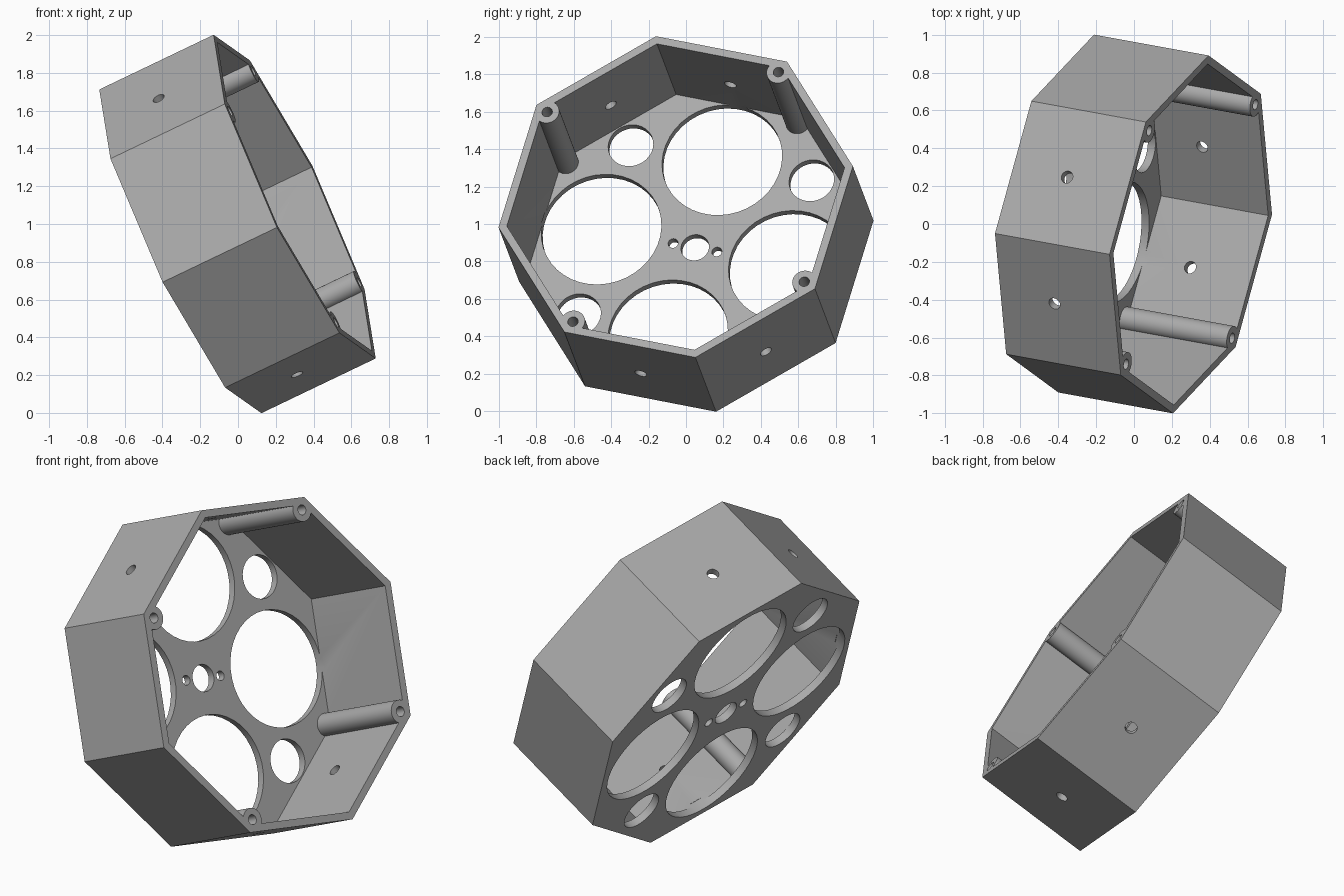
import bpy
from math import cos, sin, pi, radians
from mathutils import Matrix, Vector

if "Cube" in bpy.data.objects:
    bpy.data.objects.remove(bpy.data.objects["Cube"], do_unlink=True)

# Main dimensions: the box is built around its own axis, rim at height 0
RADIUS, DEPTH, WALL, FLOOR = 0.964, 0.68, 0.042, 0.045
APOTHEM = RADIUS * cos(pi / 8)
INNER = RADIUS - WALL / cos(pi / 8)
POST_RING, HOLE_HEIGHT = 0.89, -0.36


def prism(name, r, low, high, x=0, y=0, sides=40):
    """Upright cylinder or prism between two heights, with a corner on +x."""
    bpy.ops.mesh.primitive_cylinder_add(vertices=sides, radius=r, depth=high - low)
    ob = bpy.context.object
    ob.name = name
    turn = Matrix.Rotation(pi / 2, 4, 'Z')
    ob.data.transform(Matrix.Translation((x, y, (low + high) / 2)) @ turn)
    return ob


def ring(name, r, dist, low, high, start, count=4):
    """Cylinders spaced evenly around the axis."""
    parts = []
    for k in range(count):
        a = radians(start) + 2 * pi * k / count
        parts.append(prism(name, r, low, high, dist * cos(a), dist * sin(a)))
    return parts


def subtract(target, cutters):
    """Cut each cutter out of the target, then discard the cutters."""
    for cutter in cutters:
        cutter.hide_render = True
        mod = target.modifiers.new("cut", 'BOOLEAN')
        mod.operation = 'DIFFERENCE'
        mod.solver = 'EXACT'
        mod.object = cutter
    graph = bpy.context.evaluated_depsgraph_get()
    mesh = bpy.data.meshes.new_from_object(target.evaluated_get(graph))
    target.modifiers.clear()
    target.data = mesh
    for cutter in cutters:
        bpy.data.objects.remove(cutter, do_unlink=True)


# Cavity shape, leaving the four corner posts standing
cavity = prism("cavity", INNER, FLOOR - DEPTH, 0.2, sides=8)
subtract(cavity, ring("post", 0.065, POST_RING, -1, 0.5, 45))

# Octagonal box
housing = prism("octagonal_housing", RADIUS, -DEPTH, 0, sides=8)
subtract(housing, [cavity])

# Floor openings: large, small, centre and its two screw holes
through = (-DEPTH - 0.1, FLOOR - DEPTH + 0.02)
cutters = ring("large_opening", 0.325, 0.527, *through, 67.5)
cutters += ring("small_opening", 0.122, 0.72, *through, 22.5)
cutters += [prism("centre_opening", 0.076, *through)]
cutters += ring("centre_screw", 0.027, 0.123, *through, -22.5, 2)

# Screw bores in the posts
cutters += ring("post_bore", 0.028, POST_RING, -0.6, 0.1, 45)

# Holes through the upper and lower pairs of side walls
for angle in (67.5, 112.5, 247.5, 292.5):
    hole = prism("side_hole", 0.033, -0.1, 0.1, sides=24)
    a = radians(angle)
    out = Vector((cos(a), sin(a), 0))
    place = Matrix.Translation(out * APOTHEM + Vector((0, 0, HOLE_HEIGHT)))
    hole.data.transform(place @ out.to_track_quat('Z', 'Y').to_matrix().to_4x4())
    cutters.append(hole)
subtract(housing, cutters)

# Tilt the box into its resting pose
axis = Vector((0.890, -0.162, 0.426)).normalized()
up = Vector((-0.446, -0.109, 0.888))
side = up.cross(axis).normalized()
up = axis.cross(side)
pose = Matrix((side, up, axis)).transposed().to_4x4()
housing.data.transform(Matrix.Translation((0.30, -0.055, 1.145)) @ pose)

# Single grey material
grey = bpy.data.materials.new("plain_grey")
grey.use_nodes = True
colour = (0.4, 0.4, 0.4, 1)
grey.diffuse_color = colour
grey.node_tree.nodes["Principled BSDF"].inputs["Base Color"].default_value = colour
housing.data.materials.clear()
housing.data.materials.append(grey)

# Smooth the round parts, keep the corners crisp
bpy.ops.object.select_all(action='DESELECT')
housing.select_set(True)
bpy.context.view_layer.objects.active = housing
bpy.ops.object.shade_smooth_by_angle(angle=radians(30))
